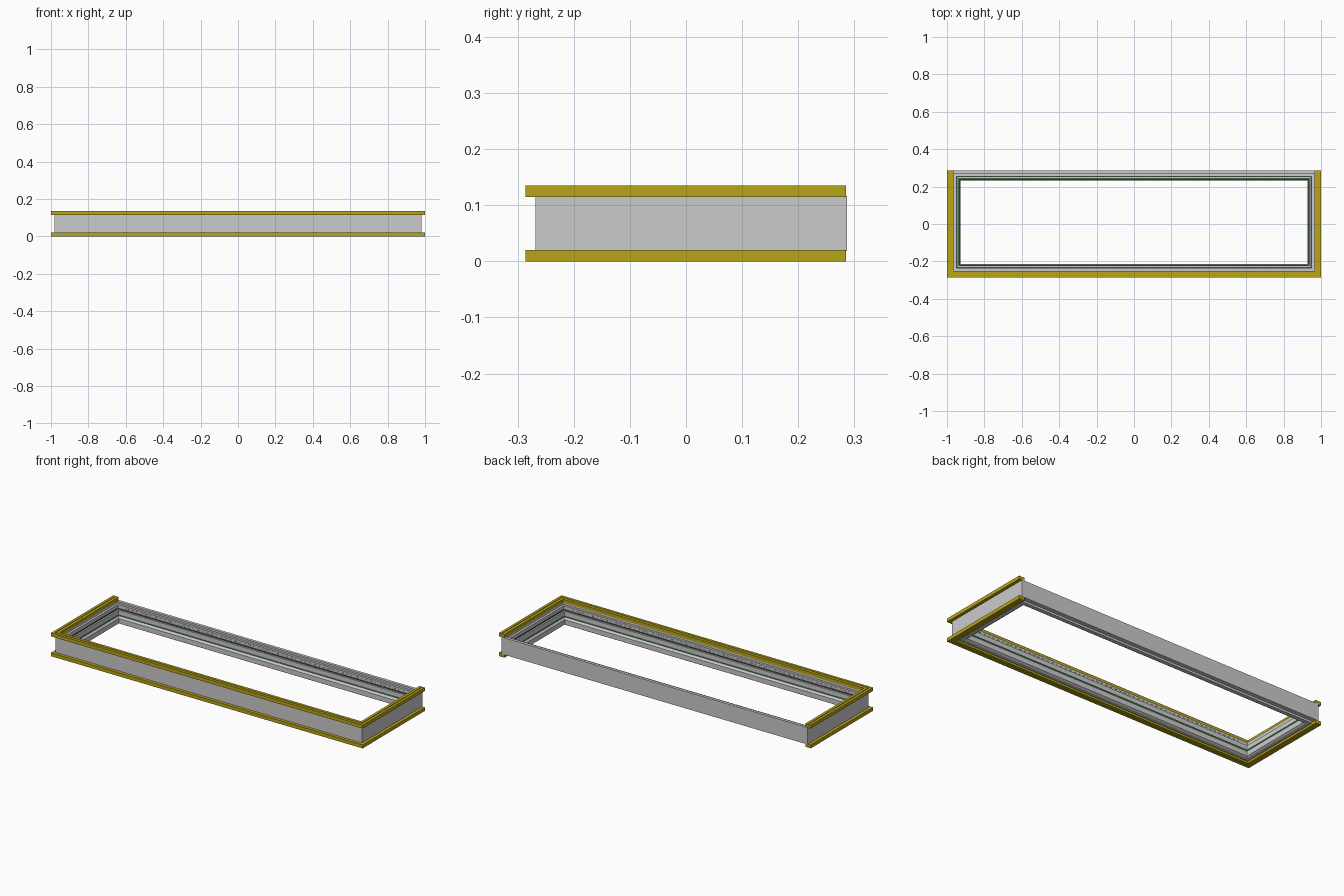
import bpy, bmesh

if "Cube" in bpy.data.objects:
    bpy.data.objects.remove(bpy.data.objects["Cube"])

X, Y0, Y1 = 0.982, -0.268, 0.287   # outer wall of the grey body


def material(name, color):
    m = bpy.data.materials.new(name)
    m.diffuse_color = color
    m.use_nodes = True
    m.node_tree.nodes["Principled BSDF"].inputs["Base Color"].default_value = m.diffuse_color
    return m


def sweep(name, profile, closed=True, mat=None):
    """Sweep an (inset, z) section round the rectangle; open = left, front, right only."""
    bm = bmesh.new()
    rings = []
    for sx, back in ((-1, True), (-1, False), (1, False), (1, True)):
        ring = []
        for e, z in profile:
            y = (Y1 - e if closed else 0.285) if back else Y0 + e
            ring.append(bm.verts.new((sx * (X - e), y, z)))
        rings.append(ring)
    n = len(profile)
    for i in range(4 if closed else 3):
        a, b = rings[i], rings[(i + 1) % 4]
        for j in range(n):
            k = (j + 1) % n
            bm.faces.new((a[j], b[j], b[k], a[k]))
    if not closed:
        bm.faces.new(rings[0])
        bm.faces.new(rings[3])
    bmesh.ops.recalc_face_normals(bm, faces=bm.faces)
    me = bpy.data.meshes.new(name)
    bm.to_mesh(me)
    bm.free()
    ob = bpy.data.objects.new(name, me)
    bpy.context.collection.objects.link(ob)
    if mat:
        me.materials.append(mat)
    return ob


def rect(e0, e1, z0, z1):
    return [(e0, z0), (e0, z1), (e1, z1), (e1, z0)]


yellow = material("yellow_trim", (0.48, 0.38, 0.01, 1))
green = material("green_seal", (0.05, 0.35, 0.08, 1))
dark = material("dark_gasket", (0.08, 0.08, 0.08, 1))

# Stepped frame body
sweep("frame_body", [
    (0, 0.018), (0, 0.116), (0.017, 0.116), (0.017, 0.100), (0.021, 0.100),
    (0.021, 0.108), (0.034, 0.108), (0.034, 0.082), (0.045, 0.082),
    (0.045, 0.052), (0.055, 0.040), (0.055, 0.012), (0.045, 0.006),
    (0.024, 0.006), (0.024, 0.018)])

# Grooved yellow trims above and below the outer wall, open at the back
for name, f in (("upper_trim", lambda z: 0.115 + z), ("lower_trim", lambda z: 0.020 - z)):
    sweep(name, [(e, f(z)) for e, z in (
        (-0.018, 0), (-0.018, 0.020), (-0.003, 0.020), (-0.003, 0.014),
        (0.001, 0.014), (0.001, 0.020), (0.017, 0.020), (0.017, 0))],
        closed=False, mat=yellow)

# Seals round the inner steps
sweep("upper_gasket", rect(0.033, 0.037, 0.083, 0.088), mat=dark)
sweep("green_seal", rect(0.044, 0.048, 0.052, 0.056), mat=green)

# Row of small clips on the inner face of the long sides
bm = bmesh.new()
for i in range(60):
    x = -0.885 + i * 0.03
    for y in (Y0 + 0.0345, Y1 - 0.0345):
        r = bmesh.ops.create_cube(bm, size=1)
        for v in r["verts"]:
            v.co = (x + v.co.x * 0.014, y + v.co.y * 0.003, 0.097 + v.co.z * 0.004)
me = bpy.data.meshes.new("inner_clips")
bm.to_mesh(me)
bm.free()
bpy.context.collection.objects.link(bpy.data.objects.new("inner_clips", me))
